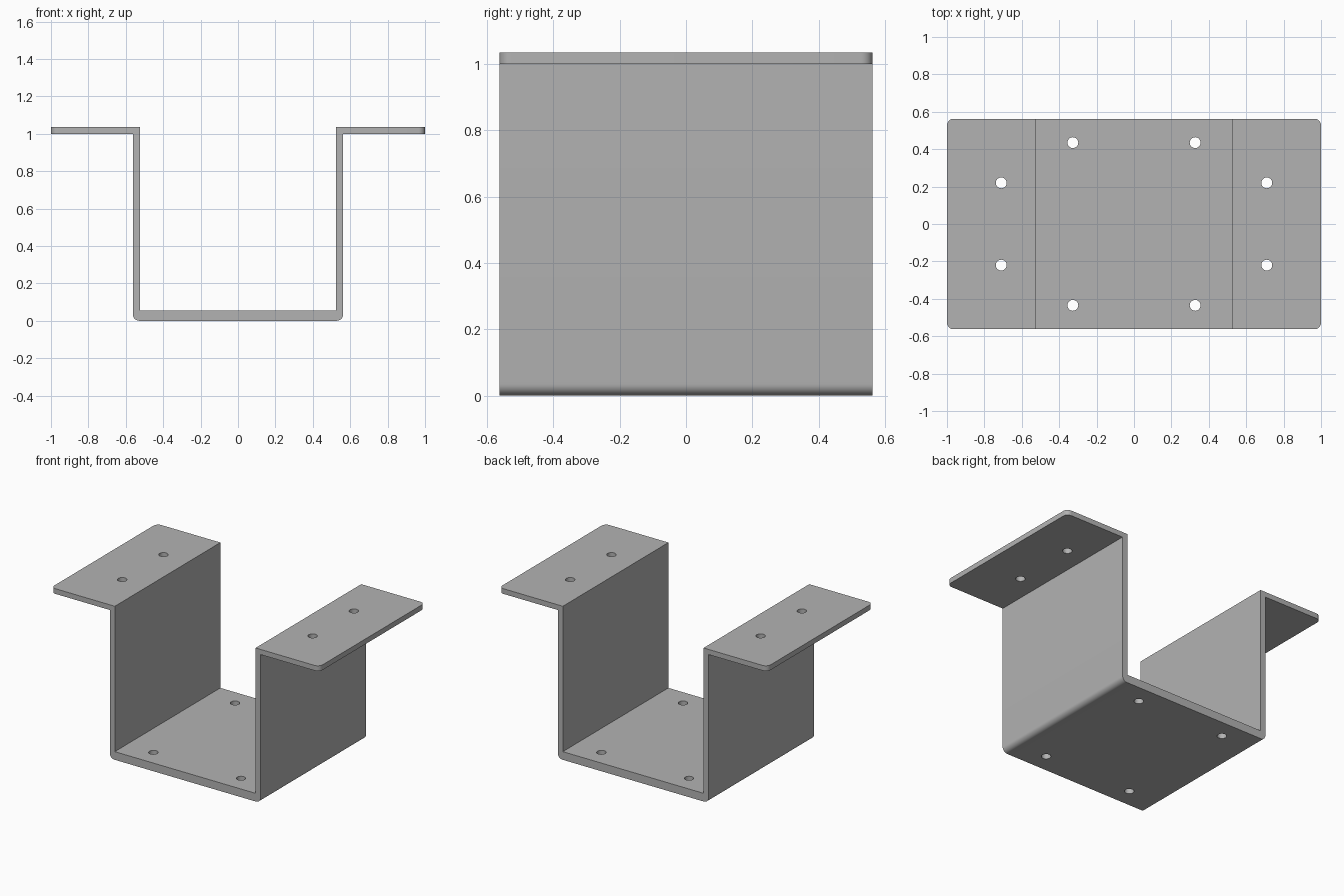
import bpy, bmesh, math
from mathutils import Matrix

cube = bpy.data.objects.get("Cube")
if cube:
    bpy.data.objects.remove(cube, do_unlink=True)

HALF_DEPTH = 0.5625
TOP, UNDER, FLOOR = 1.035, 1.0, 0.055
INNER, OUTER = 0.525, 0.5625
HOLE_RADIUS = 0.029

steel = bpy.data.materials.new("grey steel")
steel.use_nodes = True
colour = (0.45, 0.45, 0.45, 1)
steel.diffuse_color = colour
steel.node_tree.nodes["Principled BSDF"].inputs["Base Color"].default_value = colour


def make_object(name, bm):
    mesh = bpy.data.meshes.new(name)
    bmesh.ops.recalc_face_normals(bm, faces=bm.faces)
    bm.to_mesh(mesh)
    bm.free()
    obj = bpy.data.objects.new(name, mesh)
    bpy.context.collection.objects.link(obj)
    mesh.materials.append(steel)
    return obj


def round_edges(bm, rule, radius):
    edges = [e for e in bm.edges if rule(*[v.co for v in e.verts])]
    bmesh.ops.bevel(bm, geom=edges, offset=radius, segments=8, profile=0.5, affect='EDGES')


# Hat-shaped section: half profile mirrored, then extruded front to back
half = [(OUTER, 0), (OUTER, UNDER), (1, UNDER), (1, TOP), (INNER, TOP), (INNER, FLOOR)]
profile = half + [(-x, z) for x, z in reversed(half)]
bm = bmesh.new()
face = bm.faces.new([bm.verts.new((x, -HALF_DEPTH, z)) for x, z in profile])
extruded = bmesh.ops.extrude_face_region(bm, geom=[face])["geom"]
for v in extruded:
    if isinstance(v, bmesh.types.BMVert):
        v.co.y = HALF_DEPTH
bmesh.ops.recalc_face_normals(bm, faces=bm.faces)

# Rounded lower bends and flange corners
round_edges(bm, lambda a, b: a.z < 0.001 and b.z < 0.001 and abs(a.y - b.y) > 1, 0.035)
round_edges(bm, lambda a, b: min(abs(a.x), abs(b.x)) > 0.99 and abs(a.z - b.z) > 0.01, 0.035)
bracket = make_object("mounting_bracket", bm)

# Bolt holes through the flanges and the floor
bm = bmesh.new()
for x, y, z in [(0.71, 0.22, TOP), (0.327, 0.435, 0.03)]:
    for sx in (-1, 1):
        for sy in (-1, 1):
            bmesh.ops.create_cone(bm, cap_ends=True, segments=32, radius1=HOLE_RADIUS,
                                  radius2=HOLE_RADIUS, depth=0.3,
                                  matrix=Matrix.Translation((sx * x, sy * y, z)))
cutter = make_object("hole_cutter", bm)
cutter.hide_render = True

holes = bracket.modifiers.new("bolt_holes", 'BOOLEAN')
holes.operation = 'DIFFERENCE'
holes.solver = 'EXACT'
holes.object = cutter
bpy.ops.object.select_all(action='DESELECT')
bracket.select_set(True)
bpy.context.view_layer.objects.active = bracket
bpy.ops.object.modifier_apply(modifier=holes.name)
bpy.data.objects.remove(cutter, do_unlink=True)
bpy.ops.object.shade_smooth_by_angle(angle=math.radians(30))
